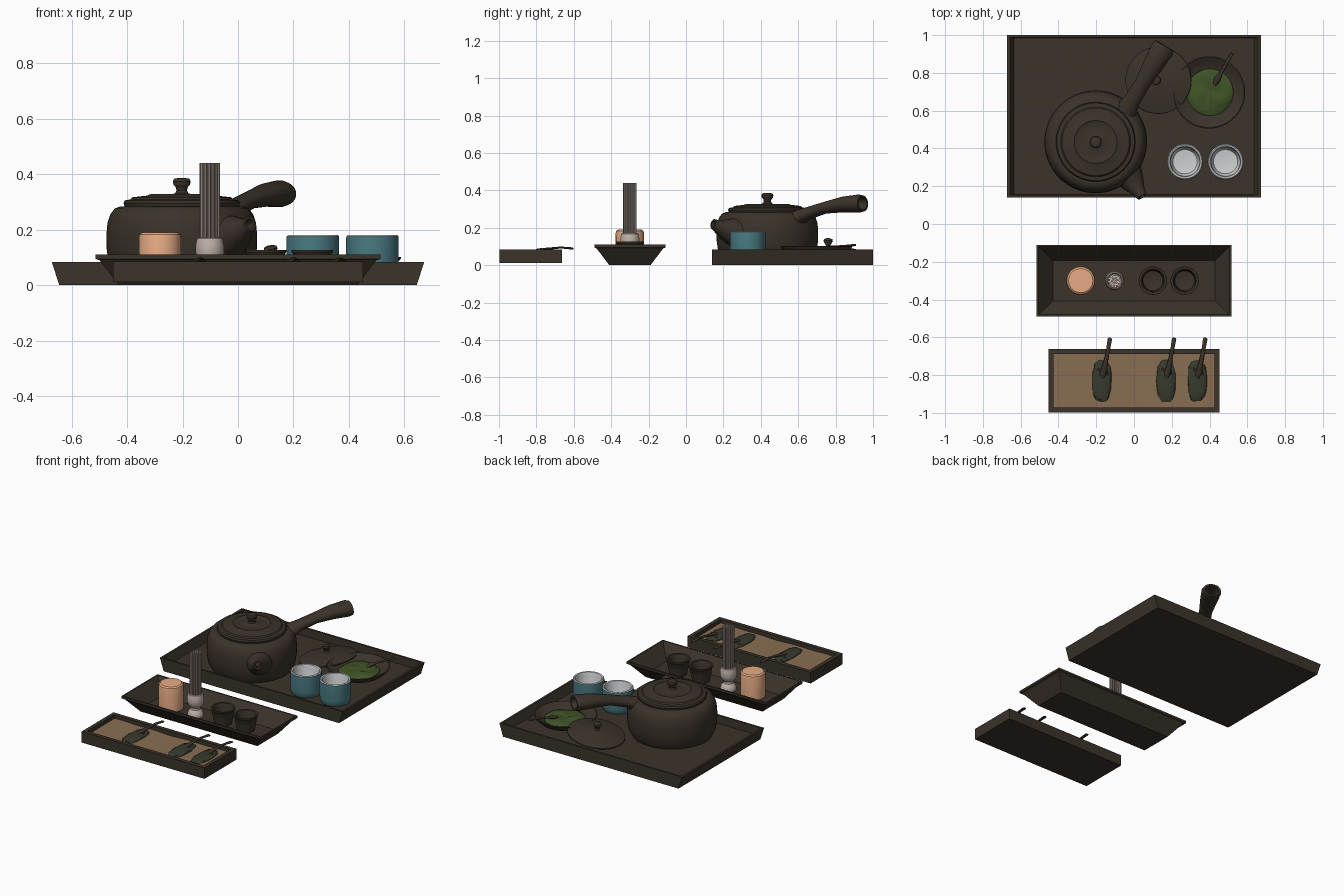
import bpy, bmesh, math, random
from mathutils import Vector, Matrix

if "Cube" in bpy.data.objects:
    bpy.data.objects.remove(bpy.data.objects["Cube"])
random.seed(4)

def mat(name, r, g, b):
    m = bpy.data.materials.new(name)
    m.diffuse_color = (r, g, b, 1)
    m.use_nodes = True
    m.node_tree.nodes["Principled BSDF"].inputs["Base Color"].default_value = m.diffuse_color
    return m

BROWN = mat("dark_brown_clay", .043, .033, .023)
TEAL = mat("teal_glaze", .065, .19, .22)
WHITE = mat("white_glaze", .62, .63, .64)
PEACH = mat("peach_wax", .82, .42, .24)
GREEN = mat("tea_powder_green", .05, .088, .02)
LEAF = mat("dry_leaf_green", .037, .043, .026)
TAN = mat("tan_cloth", .25, .155, .085)
STONE = mat("pale_stone", .54, .45, .40)
STICK = mat("incense_grey", .42, .34, .30)

def finish(name, bm, mats, angle=35):
    bmesh.ops.recalc_face_normals(bm, faces=bm.faces)
    me = bpy.data.meshes.new(name)
    bm.to_mesh(me)
    bm.free()
    ob = bpy.data.objects.new(name, me)
    bpy.context.collection.objects.link(ob)
    for m in mats:
        me.materials.append(m)
    bpy.ops.object.select_all(action='DESELECT')
    ob.select_set(True)
    bpy.context.view_layer.objects.active = ob
    bpy.ops.object.shade_smooth_by_angle(angle=math.radians(angle))
    return ob

def loft(bm, rings, split=None):
    """Skin closed rings and cap both ends; segments from split on use material 1."""
    vs = [[bm.verts.new(p) for p in r] for r in rings]
    n = len(vs[0])
    for k in range(len(vs) - 1):
        for i in range(n):
            j = (i + 1) % n
            f = bm.faces.new((vs[k][i], vs[k][j], vs[k + 1][j], vs[k + 1][i]))
            f.material_index = int(split is not None and k >= split)
    bm.faces.new(vs[0][::-1])
    f = bm.faces.new(vs[-1])
    f.material_index = int(split is not None)

def lathe(name, profile, x, y, mats, split=None, n=48):
    bm = bmesh.new()
    loft(bm, [[(x + r * math.cos(2 * math.pi * i / n), y + r * math.sin(2 * math.pi * i / n), z)
               for i in range(n)] for r, z in profile], split)
    return finish(name, bm, mats)

def tube(name, pts, radii, mats, n=16, flat=1.0, axis=None):
    bm = bmesh.new()
    pts = [Vector(p) for p in pts]
    d = (Vector(axis) if axis else pts[-1] - pts[0]).normalized()
    side = d.cross(Vector((0, 0, 1)) if abs(d.z) < .9 else Vector((1, 0, 0))).normalized()
    up = side.cross(d)
    loft(bm, [[p + side * r * math.cos(2 * math.pi * i / n) + up * r * flat * math.sin(2 * math.pi * i / n)
               for i in range(n)] for p, r in zip(pts, radii)])
    return finish(name, bm, mats)

def tray(name, y, rects):
    """Each rect is (half x, half y, z): outer bottom, outer top, inner top, inner floor."""
    bm = bmesh.new()
    loft(bm, [[(sx * hx, y + sy * hy, z) for sx, sy in ((-1, -1), (1, -1), (1, 1), (-1, 1))]
              for hx, hy, z in rects])
    return finish(name, bm, [BROWN], 15)

# Trays
tray("teapot_tray", .57, [(.645, .43, 0), (.672, .43, .083), (.657, .417, .083), (.635, .415, .03)])
tray("candle_tray", -.30, [(.43, .11, 0), (.50, .178, .09), (.515, .19, .095), (.515, .19, .11),
                           (.505, .18, .11), (.43, .108, .02)])
tray("tea_leaf_tray", -.83, [(.452, .167, .012), (.452, .167, .085), (.426, .141, .085), (.426, .141, .05)])

# Teapot
PX, PY = -.203, .435
lathe("teapot_body", [(.20, .03), (.245, .042), (.264, .08), (.271, .13), (.272, .18), (.268, .225),
                      (.258, .255), (.242, .276), (.222, .284), (.20, .284)], PX, PY, [BROWN], n=64)
lathe("teapot_lid", [(.205, .28), (.21, .296), (.205, .306), (.185, .309), (.178, .317), (.125, .323),
                     (.113, .328), (.10, .322), (.04, .325), (.024, .332), (.019, .342), (.022, .354),
                     (.030, .362), (.032, .374), (.027, .384), (.01, .387)], PX, PY, [BROWN], n=64)
tube("teapot_handle", [(-.05, .59, .245), (-.01, .655, .278), (.045, .745, .308), (.10, .84, .325),
                       (.15, .925, .330), (.162, .945, .330), (.162, .945, .330), (.13, .89, .330),
                       (.07, .79, .315)],
     [.062, .044, .041, .054, .062, .056, .043, .038, .025], [BROWN], 28, .78, (.19, .32, .02))
tube("teapot_spout", [(-.05, .29, .175), (-.005, .22, .188), (.025, .172, .205), (.043, .145, .222),
                      (.043, .145, .222), (.02, .18, .207)],
     [.095, .062, .036, .026, .017, .014], [BROWN], 24, 1, (.09, -.14, .05))

# Spare lid, leaning on the rim of the powder bowl
lid = lathe("loose_lid", [(.165, -.012), (.177, -.006), (.176, 0), (.12, .014), (.05, .024), (.018, .028),
                          (.012, .038), (.02, .05), (.025, .06), (.022, .07), (.008, .075)], 0, 0, [BROWN])
lid.matrix_world = Matrix.Translation((.128, .76, .07)) @ Matrix.Rotation(-.17, 4, 'Y')

# Powder bowl with tea powder and scoop
BX, BY = .397, .697
lathe("powder_bowl", [(.09, .03), (.10, .035), (.15, .058), (.188, .092), (.192, .10), (.186, .102),
                      (.165, .09), (.13, .066), (.05, .06)], BX, BY, [BROWN])
bm = bmesh.new()
n, rings = 40, []
for k, (r, z) in enumerate([(.12, .05), (.124, .072), (.11, .08), (.085, .084), (.055, .088), (.025, .084)]):
    rings.append([(BX + .005 + r * math.cos(a), BY + r * math.sin(a), z + (.004 * math.sin(3 * a + k) if k else 0))
                  for a in (2 * math.pi * i / n for i in range(n))])
loft(bm, rings)
finish("tea_powder", bm, [GREEN])
tube("powder_scoop", [(.425, .735, .086), (.44, .765, .095), (.46, .80, .10), (.49, .85, .104), (.52, .905, .108)],
     [.010, .018, .009, .008, .010], [BROWN], 12, .6)

# Glazed tea cups, teal outside and white inside
for i, x in enumerate((.27, .485)):
    lathe(f"teal_cup_{i + 1}", [(.07, .03), (.085, .033), (.093, .045), (.095, .07), (.095, .165), (.094, .176),
                                (.089, .181), (.081, .178), (.076, .165), (.075, .08), (.064, .058), (.02, .053)],
          x, .33, [TEAL, WHITE], 5)

# Candle
lathe("candle", [(.068, .02), (.075, .027), (.076, .17), (.073, .183), (.064, .19), (.02, .191)],
      -.282, -.30, [PEACH])

# Incense holder and sticks
SX, SY = -.102, -.30
lathe("incense_holder", [(.048, .02), (.05, .03), (.044, .05), (.031, .066), (.031, .08), (.044, .095),
                         (.051, .115), (.051, .145), (.046, .168), (.041, .172), (.038, .165), (.036, .14)],
      SX, SY, [STONE], n=32)
for ring, (count, r) in enumerate(((1, 0), (6, .0145), (12, .0305))):
    for i in range(count):
        a = 2 * math.pi * i / count + .2 * ring
        x, y = SX + r * math.cos(a), SY + r * math.sin(a)
        tube(f"incense_stick_{ring}_{i}", [(x, y, .12), (x, y, .44)], [.0062, .0062], [STICK], 8)

# Small clay cups
for i, x in enumerate((.10, .268)):
    lathe(f"small_cup_{i + 1}", [(.045, .02), (.054, .027), (.062, .07), (.068, .11), (.075, .12), (.074, .127),
                                 (.062, .126), (.056, .11), (.052, .05), (.02, .042)], x, -.30, [BROWN], n=40)

# Folded cloth lining the leaf tray
bm = bmesh.new()
bmesh.ops.create_grid(bm, x_segments=70, y_segments=4, size=1)
for v in bm.verts:
    v.co = (v.co.x * .426, -.83 + v.co.y * .141, 0)
    v.co.z = .06 + .004 * math.sin(18 * v.co.x + 2 * v.co.y) * math.cos(7 * v.co.x)
finish("cloth_lining", bm, [TAN], 60)

# Leaf heaps, each with a small scoop
for i, x in enumerate((-.17, .17, .335)):
    bm = bmesh.new()
    bmesh.ops.create_icosphere(bm, subdivisions=3, radius=1)
    for v in bm.verts:
        c = v.co.copy()
        k = 1 + random.uniform(-.06, .06)
        # squared-off oval outline
        sx = math.copysign(abs(c.x) ** .7, c.x)
        sy = math.copysign(abs(c.y) ** .85, c.y)
        v.co = (x + .05 * sx * k, -.83 + .112 * sy * k, .064 + .015 * c.z * k)
    finish(f"leaf_heap_{i + 1}", bm, [LEAF], 40)
    tube(f"leaf_scoop_{i + 1}", [(x - .002, -.83, .072), (x + .006, -.79, .082), (x + .02, -.73, .089),
                                 (x + .032, -.67, .095), (x + .042, -.61, .090), (x + .043, -.602, .089)],
         [.006, .016, .012, .010, .012, .008], [BROWN], 12, .5)
    tube(f"scoop_prong_{i + 1}", [(x - .024, -.765, .077), (x + .01, -.785, .080)], [.005, .009],
         [BROWN], 8, .6)
    tube(f"scoop_side_prong_{i + 1}", [(x + .03, -.80, .077), (x + .012, -.755, .084)], [.005, .009],
         [BROWN], 8, .6)
